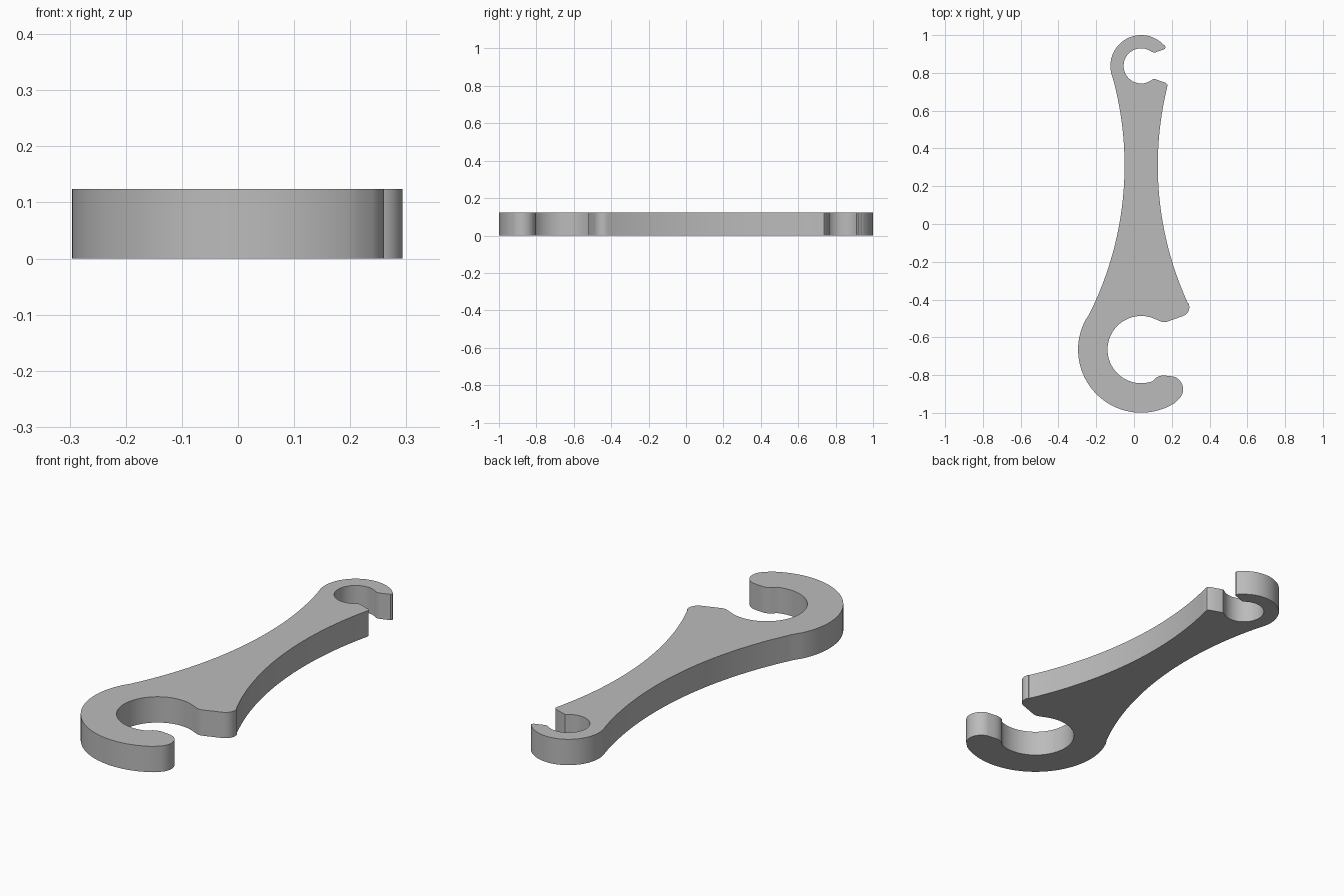
import bpy, bmesh
from math import cos, sin, radians, atan2, degrees

THICKNESS = 0.124
CX = 0.038            # long axis of the wrench
WAIST_Y, WAIST, FLANK_R = 0.31, 0.088, 1.75
SMALL_Y, SMALL_OUT, SMALL_IN = 0.837, 0.163, 0.093
LARGE_Y, LARGE_OUT, LARGE_IN = -0.665, 0.334, 0.178
FLANK_X = WAIST + FLANK_R

cube = bpy.data.objects.get("Cube")
if cube:
    bpy.data.objects.remove(cube, do_unlink=True)


def arc(x, y, r, start, end, steps):
    """Points on an arc, angles in degrees."""
    return [(x + r * cos(radians(start + (end - start) * i / steps)),
             y + r * sin(radians(start + (end - start) * i / steps)))
            for i in range(steps + 1)]


# Angles at which the left flank runs smoothly into both heads
to_small = degrees(atan2(SMALL_Y - WAIST_Y, FLANK_X))
to_large = degrees(atan2(LARGE_Y - WAIST_Y, FLANK_X))

outline = []
# Small head: outer rim, tip, bore, jaw
outline += arc(CX, SMALL_Y, SMALL_OUT, 180 + to_small, 45, 40)
outline += [(0.163, 0.944), (0.167, 0.935), (0.162, 0.926), (0.115, 0.909), (0.105, 0.908)]
outline += arc(CX, SMALL_Y, SMALL_IN, 52, 308, 48)
outline += [(0.105, 0.768), (0.115, 0.766), (0.168, 0.747), (0.177, 0.738)]
# Right flank
outline += arc(CX + FLANK_X, WAIST_Y, FLANK_R, 166.3, 204.6, 40)
# Large head: jaw corner, jaw lip, bore
outline += arc(0.243, -0.44, 0.05, 25, -71, 12)
outline += arc(0.16, -0.475, 0.045, -71, -110, 6)
outline += arc(CX, LARGE_Y, LARGE_IN, 67, 290, 56)
# Large head: rounded tip and outer rim
outline += [(0.116, -0.814), (0.132, -0.806), (0.15, -0.802), (0.168, -0.803)]
outline += arc(0.19, -0.875, 0.07, 76, -54, 16)
outline += arc(CX, LARGE_Y, LARGE_OUT, -58, -180 - to_large * -1, 50)
# Left flank, back up to the small head
outline += arc(CX - FLANK_X, WAIST_Y, FLANK_R, to_large, to_small, 40)[1:-1]

# Extrude the outline into the plate
bm = bmesh.new()
base = bm.faces.new([bm.verts.new((x, y, 0)) for x, y in outline])
top = bmesh.ops.extrude_face_region(bm, geom=[base], use_keep_orig=True)
bmesh.ops.translate(bm, vec=(0, 0, THICKNESS),
                    verts=[v for v in top["geom"] if isinstance(v, bmesh.types.BMVert)])
bmesh.ops.remove_doubles(bm, verts=bm.verts, dist=0.0005)
bmesh.ops.recalc_face_normals(bm, faces=bm.faces)
# Split the two concave end faces cleanly
bmesh.ops.triangulate(bm, faces=[f for f in bm.faces if len(f.verts) > 4])
mesh = bpy.data.meshes.new("wrench_body")
bm.to_mesh(mesh)
bm.free()

body = bpy.data.objects.new("wrench_body", mesh)
bpy.context.collection.objects.link(body)

# Plain grey
grey = bpy.data.materials.new("plain_grey")
grey.use_nodes = True
colour = (0.5, 0.5, 0.5, 1)
grey.diffuse_color = colour
grey.node_tree.nodes["Principled BSDF"].inputs["Base Color"].default_value = colour
mesh.materials.append(grey)

bpy.context.view_layer.objects.active = body
body.select_set(True)
bpy.ops.object.shade_smooth_by_angle(angle=radians(30))
